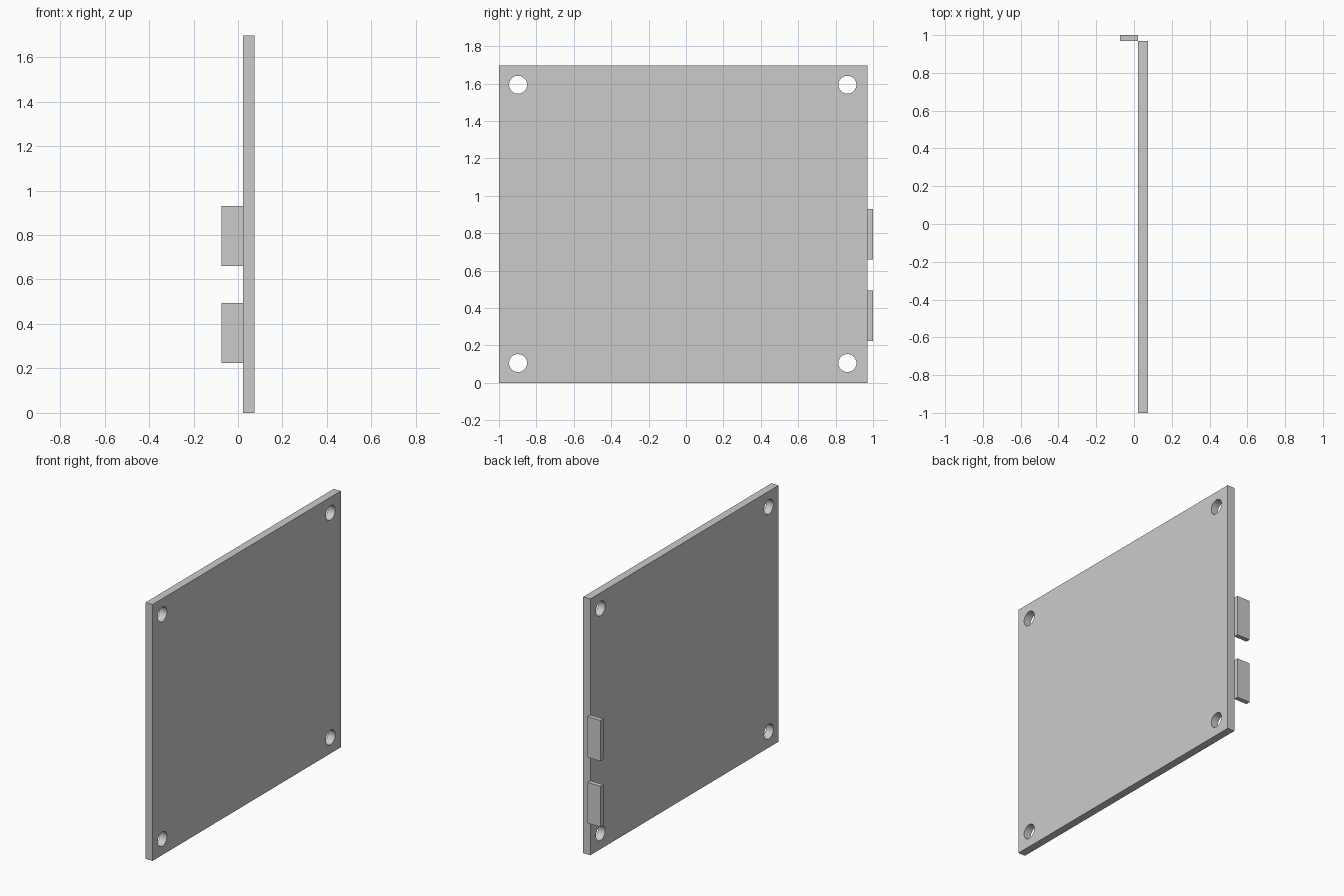
import bpy
import math

cube = bpy.data.objects.get("Cube")
if cube:
    bpy.data.objects.remove(cube, do_unlink=True)

grey = bpy.data.materials.new("light_grey")
grey.use_nodes = True
colour = (0.6, 0.6, 0.6, 1)
grey.diffuse_color = colour
grey.node_tree.nodes["Principled BSDF"].inputs["Base Color"].default_value = colour


def box(name, low, high):
    """Box spanning two opposite corners."""
    bpy.ops.mesh.primitive_cube_add(size=1)
    obj = bpy.context.object
    obj.name = name
    obj.location = [(a + b) / 2 for a, b in zip(low, high)]
    obj.scale = [b - a for a, b in zip(low, high)]
    bpy.ops.object.transform_apply(location=True, scale=True)
    obj.data.materials.append(grey)
    return obj


INNER, OUTER = 0.022, 0.074     # panel thickness range
EDGE, HEIGHT = 0.97, 1.698      # panel rear edge and top

# Upright flat panel
panel = box("panel", (INNER, -1, 0), (OUTER, EDGE, HEIGHT))

# Mounting holes through the four corners
for y in (-0.898, 0.863):
    for z in (0.106, 1.594):
        bpy.ops.mesh.primitive_cylinder_add(
            vertices=48, radius=0.048, depth=0.3,
            location=(0.048, y, z), rotation=(0, math.pi / 2, 0))
        cutter = bpy.context.object
        cutter.name = "hole_cutter"
        cutter.data.materials.append(grey)
        hole = panel.modifiers.new("hole", "BOOLEAN")
        hole.object = cutter
        hole.solver = "EXACT"
        bpy.context.view_layer.objects.active = panel
        bpy.ops.object.modifier_apply(modifier=hole.name)
        bpy.data.objects.remove(cutter, do_unlink=True)

bpy.ops.object.select_all(action="DESELECT")
panel.select_set(True)
bpy.context.view_layer.objects.active = panel
bpy.ops.object.shade_smooth_by_angle(angle=math.radians(30))

# Two tabs on the rear edge
for name, bottom in (("lower_tab", 0.224), ("upper_tab", 0.66)):
    box(name, (-0.074, EDGE, bottom), (INNER, 1, bottom + 0.27))
